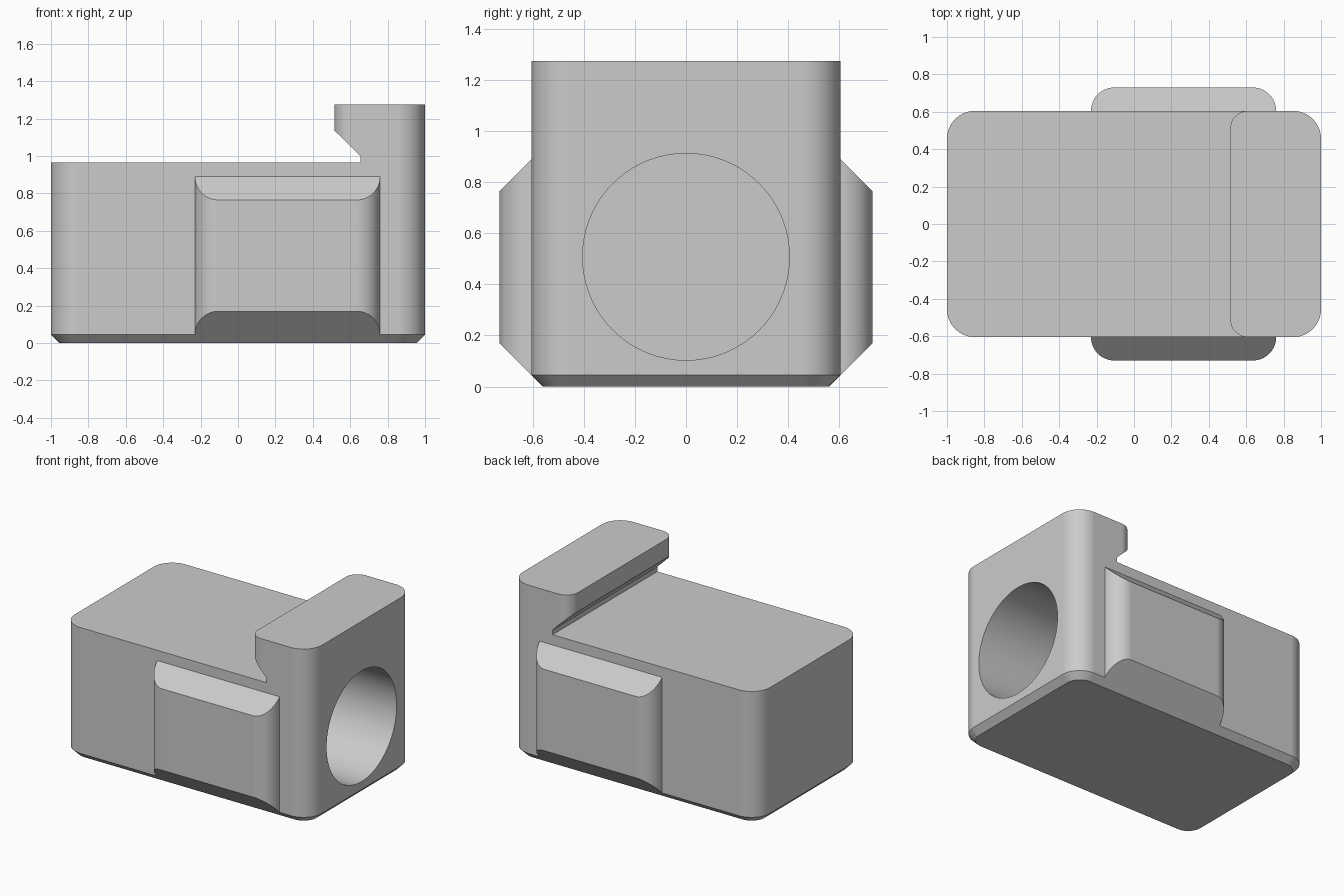
import bpy, bmesh, math
from mathutils import Vector

if "Cube" in bpy.data.objects:
    bpy.data.objects.remove(bpy.data.objects["Cube"])

HALF_Y = 0.605      # half width of the body
CHAMFER = 0.045     # bottom edge chamfer
PAD = 0.125         # how far the side pads stand out
DECK = 0.965        # height of the flat deck

grey = bpy.data.materials.new("light grey")
grey.diffuse_color = (0.6, 0.6, 0.6, 1)
grey.use_nodes = True
grey.node_tree.nodes["Principled BSDF"].inputs["Base Color"].default_value = grey.diffuse_color


def arc(cx, cy, r, start, end, n=16):
    return [(cx + r * math.cos(math.radians(start + (end - start) * i / n)),
             cy + r * math.sin(math.radians(start + (end - start) * i / n)))
            for i in range(n + 1)]


def rounded_rect(x0, x1, hy, r):
    return (arc(x1 - r, hy - r, r, 0, 90) + arc(x0 + r, hy - r, r, 90, 180)
            + arc(x0 + r, r - hy, r, 180, 270) + arc(x1 - r, r - hy, r, 270, 360))


def loft(name, rings):
    """Closed solid through matching rings of 3D points."""
    bm = bmesh.new()
    loops = [[bm.verts.new(p) for p in ring] for ring in rings]
    n = len(loops[0])
    for a, b in zip(loops, loops[1:]):
        for i in range(n):
            j = (i + 1) % n
            bm.faces.new((a[i], a[j], b[j], b[i]))
    bm.faces.new(loops[0][::-1])
    bm.faces.new(loops[-1])
    bmesh.ops.recalc_face_normals(bm, faces=bm.faces)
    mesh = bpy.data.meshes.new(name)
    bm.to_mesh(mesh)
    bm.free()
    mesh.materials.append(grey)
    obj = bpy.data.objects.new(name, mesh)
    bpy.context.collection.objects.link(obj)
    return obj


def prism(name, outline, low, high, axis):
    """Extrude a 2D outline along x, y or z."""
    place = {"x": lambda p, d: (d, p[0], p[1]),
             "y": lambda p, d: (p[0], d, p[1]),
             "z": lambda p, d: (p[0], p[1], d)}[axis]
    return loft(name, [[place(p, d) for p in outline] for d in (low, high)])


def combine(target, tool, operation):
    mod = target.modifiers.new("combine", "BOOLEAN")
    mod.operation, mod.solver, mod.object = operation, "EXACT", tool
    bpy.context.view_layer.objects.active = target
    bpy.ops.object.modifier_apply(modifier=mod.name)
    bpy.data.objects.remove(tool, do_unlink=True)


# Body: rounded block with a chamfered bottom edge
full = rounded_rect(-1, 1, HALF_Y, 0.15)
inset = rounded_rect(-1 + CHAMFER, 1 - CHAMFER, HALF_Y - CHAMFER, 0.15 - CHAMFER)
body = loft("body", [[(x, y, z) for x, y in ring]
                     for ring, z in ((inset, 0), (full, CHAMFER), (full, 1.275))])

# Undercut below the raised lip
undercut = [(0.4, DECK), (0.655, DECK), (0.655, 1.0), (0.515, 1.137), (0.4, 1.25)]
combine(body, prism("undercut_cutter", undercut, -1, 1, "y"), "DIFFERENCE")

# Deck cut, leaving the lip with rounded inner corners
r = 0.095
deck = ([(-1.2, -1), (0.515 + r, -1)] + arc(0.515 + r, r - HALF_Y, r, 270, 180)
        + arc(0.515 + r, HALF_Y - r, r, 180, 90) + [(0.515 + r, 1), (-1.2, 1)])
combine(body, prism("deck_cutter", deck, DECK, 1.6, "z"), "DIFFERENCE")

# Side pads: rounded block trimmed to a sloped section, joined to the body
out = HALF_Y + PAD
pads = prism("side_pads", rounded_rect(-0.23, 0.76, out, PAD), -0.1, 1.1, "z")
section = [(HALF_Y, CHAMFER), (out, CHAMFER + PAD), (out, 0.765), (HALF_Y, 0.765 + PAD)]
section += [(-y, z) for y, z in reversed(section)]
combine(pads, prism("pad_section", section, -1.5, 1.5, "x"), "INTERSECT")
combine(body, pads, "UNION")

# Round blind bore in the right end
bore = arc(0, 0.508, 0.405, 0, 360, 72)[:-1]
combine(body, prism("bore_cutter", bore, -0.8, 1.2, "x"), "DIFFERENCE")

# Smooth rounded faces, crisp edges
bpy.ops.object.select_all(action="DESELECT")
body.select_set(True)
bpy.context.view_layer.objects.active = body
bpy.ops.object.shade_smooth_by_angle(angle=math.radians(30))
body.modifiers.new("even_normals", "WEIGHTED_NORMAL").keep_sharp = True
